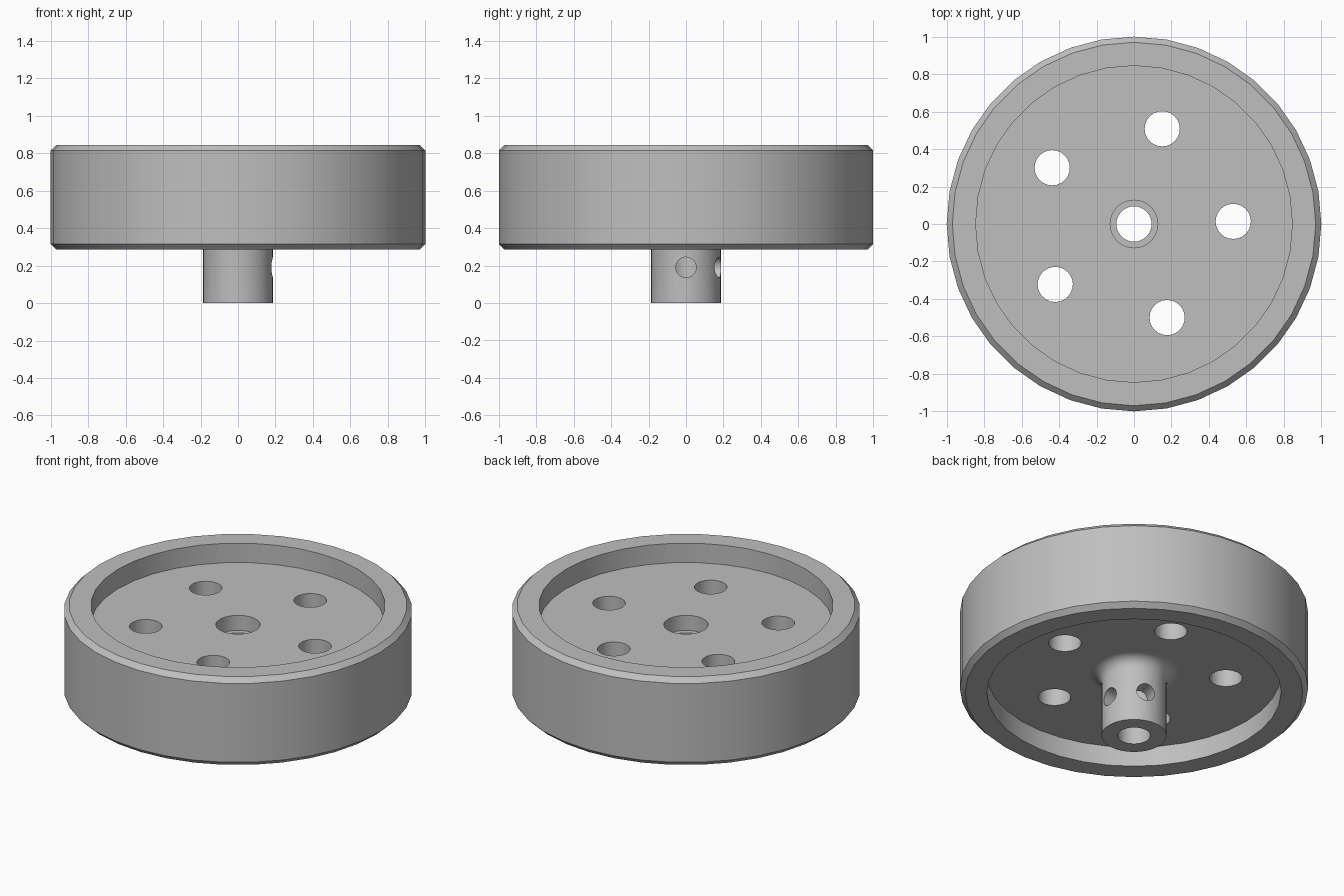
import bpy, bmesh
from math import sin, cos, pi, radians
from mathutils import Matrix, Vector

cube = bpy.data.objects.get("Cube")
if cube:
    bpy.data.objects.remove(cube, do_unlink=True)

grey = bpy.data.materials.new("plain grey")
grey.use_nodes = True
COLOUR = (0.52, 0.52, 0.52, 1)
grey.diffuse_color = COLOUR
grey.node_tree.nodes["Principled BSDF"].inputs["Base Color"].default_value = COLOUR


def new_object(name, bm):
    bmesh.ops.recalc_face_normals(bm, faces=bm.faces)
    mesh = bpy.data.meshes.new(name)
    bm.to_mesh(mesh)
    bm.free()
    mesh.materials.append(grey)
    obj = bpy.data.objects.new(name, mesh)
    bpy.context.collection.objects.link(obj)
    return obj


def lathe(name, profile, sides):
    """Spin a closed (radius, height) outline around z."""
    bm = bmesh.new()
    rings = []
    for i in range(sides):
        a = 2 * pi * i / sides
        rings.append([bm.verts.new((r * cos(a), r * sin(a), z)) for r, z in profile])
    n = len(profile)
    for i in range(sides):
        p, q = rings[i], rings[(i + 1) % sides]
        for j in range(n):
            k = (j + 1) % n
            bm.faces.new((p[j], q[j], q[k], p[k]))
    return new_object(name, bm)


def add_rod(bm, radius, start, end):
    start, end = Vector(start), Vector(end)
    turn = (end - start).to_track_quat('Z', 'Y').to_matrix().to_4x4()
    bmesh.ops.create_cone(bm, cap_ends=True, segments=24, radius1=radius, radius2=radius,
                          depth=(end - start).length,
                          matrix=Matrix.Translation((start + end) / 2) @ turn)


def activate(obj):
    bpy.ops.object.select_all(action='DESELECT')
    obj.select_set(True)
    bpy.context.view_layer.objects.active = obj


BOTTOM, TOP, CHAMFER = 0.285, 0.845, 0.03
FLOOR, CEILING = 0.41, 0.722
RIM, HUB, BORE, RECESS = 0.845, 0.187, 0.094, 0.127

# Outer tyre ring with chamfered edges
tyre = lathe("tyre", [
    (RIM, BOTTOM), (1 - CHAMFER, BOTTOM), (1, BOTTOM + CHAMFER),
    (1, TOP - CHAMFER), (1 - CHAMFER, TOP), (RIM, TOP)], 36)

# Disc with a hub below, joined by a rounded fillet
FILLET = 0.07
fillet = [(HUB + FILLET * (1 - cos(a)), FLOOR - FILLET * (1 - sin(a)))
          for a in (radians(15 * i) for i in range(7))]
disc = lathe("disc_and_hub", [(BORE, 0), (HUB, 0)] + fillet + [
    (HUB + FILLET + 0.01, FLOOR), (RIM + 0.01, FLOOR), (RIM + 0.01, CEILING),
    (RECESS, CEILING), (RECESS, CEILING - 0.095), (BORE, CEILING - 0.095)], 36)

# Five lightening holes and two set-screw holes
bm = bmesh.new()
for i in range(5):
    a = radians(1.5 + 72 * i)
    x, y = 0.53 * cos(a), 0.53 * sin(a)
    add_rod(bm, 0.094, (x, y, 0.3), (x, y, 0.8))
holes = new_object("lightening_hole_cutter", bm)
screws = []
for angle in (0, 72):
    bm = bmesh.new()
    a = radians(angle)
    add_rod(bm, 0.055, (0, 0, 0.19), (0.3 * cos(a), 0.3 * sin(a), 0.19))
    screws.append(new_object("screw_hole_cutter", bm))

activate(disc)
for cutter in [holes] + screws:
    cutter.hide_render = True
    mod = disc.modifiers.new("cut", 'BOOLEAN')
    mod.operation = 'DIFFERENCE'
    mod.solver = 'EXACT'
    mod.object = cutter
    bpy.ops.object.modifier_apply(modifier=mod.name)
for cutter in [holes] + screws:
    bpy.data.objects.remove(cutter, do_unlink=True)

for part in (tyre, disc):
    activate(part)
    bpy.ops.object.shade_smooth_by_angle(angle=radians(30))
